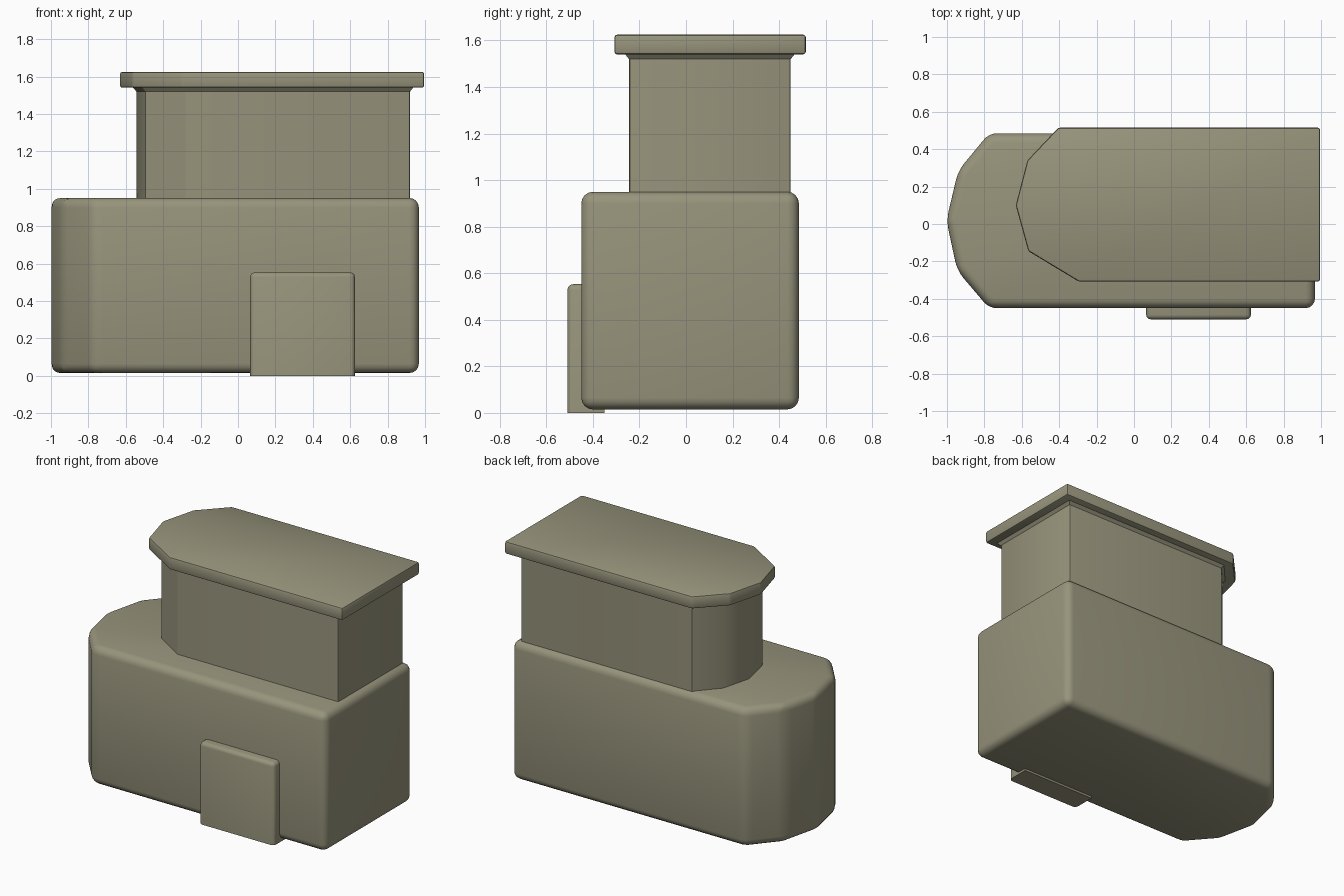
import bpy
import bmesh
from math import radians

if "Cube" in bpy.data.objects:
    bpy.data.objects.remove(bpy.data.objects["Cube"], do_unlink=True)

# Single drab olive paint
olive = bpy.data.materials.new("drab_olive")
olive.use_nodes = True
color = (0.31, 0.295, 0.20, 1)
olive.diffuse_color = color
shader = next(n for n in olive.node_tree.nodes if n.type == 'BSDF_PRINCIPLED')
shader.inputs["Base Color"].default_value = color


def prism(name, outline, z0, z1, bevel, segments, keep=lambda a, b: True, flare=None):
    """Extrude an outline between two heights and bevel the kept edges."""
    bm = bmesh.new()
    low = [bm.verts.new((x, y, z0)) for x, y in outline]
    high = [bm.verts.new((x, y, z1)) for x, y in (flare or outline)]
    bm.faces.new(low)
    bm.faces.new(high)
    n = len(low)
    for i in range(n):
        j = (i + 1) % n
        bm.faces.new((low[i], low[j], high[j], high[i]))
    bmesh.ops.recalc_face_normals(bm, faces=bm.faces)
    if bevel:
        edges = [e for e in bm.edges if keep(e.verts[0].co, e.verts[1].co)]
        bmesh.ops.bevel(bm, geom=edges, offset=bevel, segments=segments,
                        profile=0.5, affect='EDGES', clamp_overlap=True)
    mesh = bpy.data.meshes.new(name)
    bm.to_mesh(mesh)
    bm.free()
    mesh.materials.append(olive)
    obj = bpy.data.objects.new(name, mesh)
    bpy.context.collection.objects.link(obj)
    bpy.ops.object.select_all(action='DESELECT')
    obj.select_set(True)
    bpy.context.view_layer.objects.active = obj
    bpy.ops.object.shade_smooth_by_angle(angle=radians(30))
    return obj


def upright(a, b):
    return abs(a.z - b.z) > 0.1


# Lower hull with a faceted nose and soft edges
hull = [(0.967, -0.45), (0.967, 0.485), (-0.775, 0.485), (-0.94, 0.285),
        (-1.003, 0.02), (-0.945, -0.25), (-0.775, -0.45)]
prism("lower_hull", hull, 0.015, 0.95, 0.05, 4)

# Cabin walls, with a small bevel on the square rear corners
cabin = [(0.92, -0.245), (0.92, 0.45), (-0.36, 0.45), (-0.49, 0.305),
         (-0.543, 0.1), (-0.495, -0.11), (-0.28, -0.245)]
prism("cabin", cabin, 0.92, 1.55, 0.012, 2,
      lambda a, b: upright(a, b) and a.x > 0.9)

# Flared lip joining the cabin to its roof
lip = [(0.94, -0.265), (0.94, 0.47), (-0.37, 0.47), (-0.51, 0.315),
       (-0.567, 0.1), (-0.515, -0.12), (-0.285, -0.265)]
prism("roof_lip", cabin, 1.52, 1.545, 0, 0, flare=lip)

# Overhanging flat roof
roof = [(0.995, -0.308), (0.995, 0.515), (-0.405, 0.515), (-0.57, 0.34),
        (-0.632, 0.1), (-0.565, -0.145), (-0.295, -0.308)]
prism("roof", roof, 1.54, 1.625, 0.012, 2)

# Side door block, square where it meets the ground
door = [(0.065, -0.51), (0.625, -0.51), (0.625, -0.35), (0.065, -0.35)]
prism("side_door", door, 0.0, 0.553, 0.025, 3,
      lambda a, b: max(a.z, b.z) > 0.1 and min(a.y, b.y) < -0.4)
